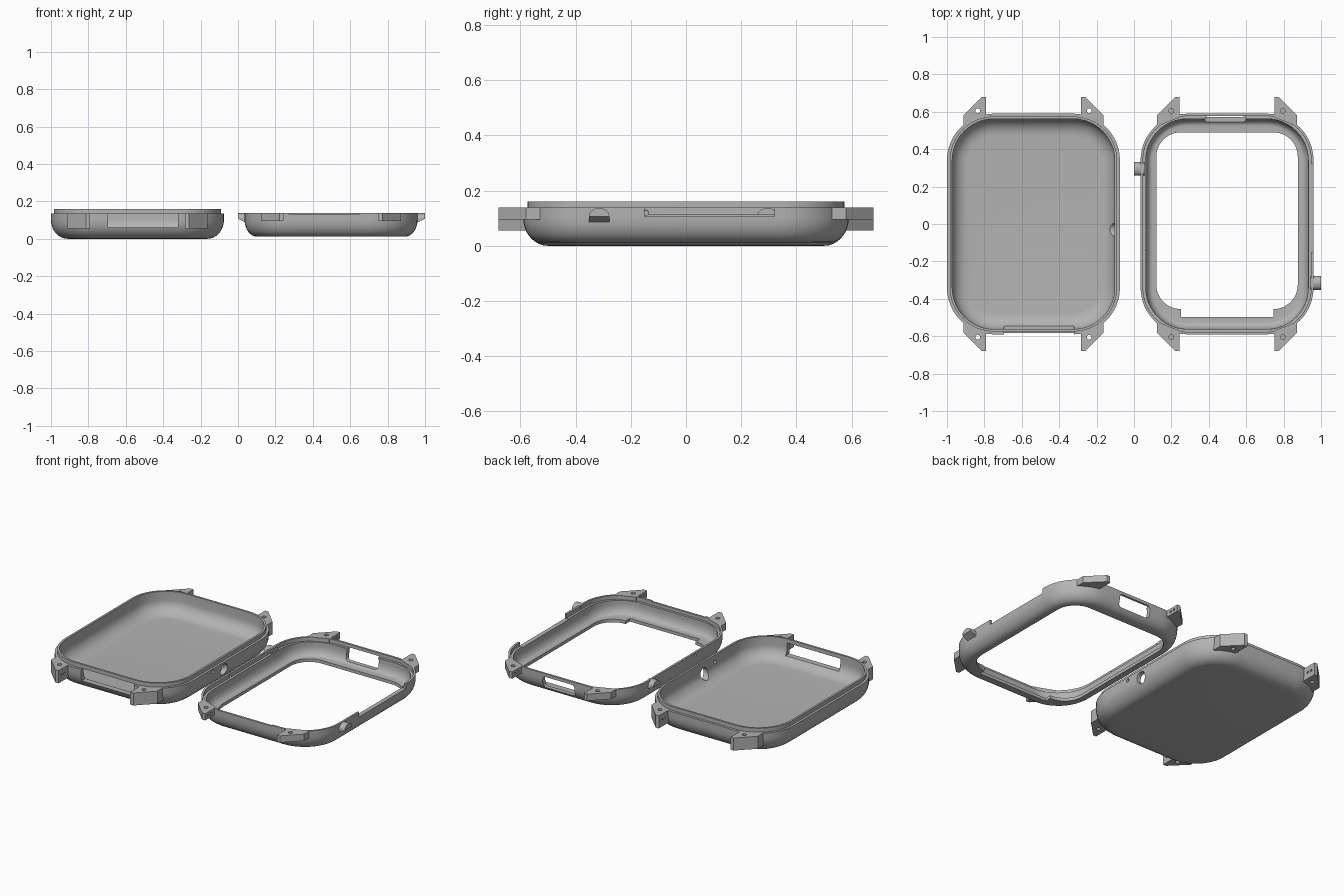
import bpy, bmesh
from math import sin, cos, pi, radians
from mathutils import Vector, Matrix

if "Cube" in bpy.data.objects:
    bpy.data.objects.remove(bpy.data.objects["Cube"])

grey = bpy.data.materials.new("plain grey")
grey.use_nodes = True
grey.diffuse_color = (0.45, 0.45, 0.45, 1)
grey.node_tree.nodes["Principled BSDF"].inputs["Base Color"].default_value = (0.45, 0.45, 0.45, 1)

HW, HH, R = 0.4625, 0.59, 0.25      # half width, half length, corner radius
TRAY_X, RING_X = -0.5375, 0.4975


def rounded_loop(cx, z, x, y0, y1, r, n=12):
    """Rounded rectangle from y0 to y1, half width x."""
    pts = []
    for k, (sx, cy) in enumerate([(1, y1 - r), (-1, y1 - r), (-1, y0 + r), (1, y0 + r)]):
        for i in range(n + 1):
            a = (k + i / n) * pi / 2
            pts.append((cx + sx * (x - r) + r * cos(a), cy + r * sin(a), z))
    return pts


def inset_loop(cx, inset, z):
    return rounded_loop(cx, z, HW - inset, inset - HH, HH - inset, R - inset)


def arc(i0, z0, di, dz, n=8):
    """Quarter ellipse from the floor (inset i0 + di) up to the wall (inset i0)."""
    return [(i0 + di * (1 - sin(t * pi / 2 / n)), z0 + dz * (1 - cos(t * pi / 2 / n)))
            for t in range(n + 1)]


def loft(name, loops, closed=False):
    bm = bmesh.new()
    rows = [[bm.verts.new(p) for p in loop] for loop in loops]
    n = len(rows[0])
    pairs = list(zip(rows, rows[1:])) + ([(rows[-1], rows[0])] if closed else [])
    for a, b in pairs:
        for i in range(n):
            j = (i + 1) % n
            bm.faces.new((a[i], a[j], b[j], b[i]))
    if not closed:
        bm.faces.new(rows[0])
        bm.faces.new(rows[-1])
    bmesh.ops.recalc_face_normals(bm, faces=bm.faces)
    mesh = bpy.data.meshes.new(name)
    bm.to_mesh(mesh)
    bm.free()
    mesh.materials.append(grey)
    ob = bpy.data.objects.new(name, mesh)
    bpy.context.collection.objects.link(ob)
    return ob


def select(ob):
    bpy.ops.object.select_all(action='DESELECT')
    ob.select_set(True)
    bpy.context.view_layer.objects.active = ob


def smooth(ob):
    select(ob)
    bpy.ops.object.shade_smooth_by_angle(angle=radians(30))


def cut(ob, cutter):
    cutter.hide_render = True
    m = ob.modifiers.new("cut", 'BOOLEAN')
    m.operation, m.solver, m.object = 'DIFFERENCE', 'EXACT', cutter
    select(ob)
    bpy.ops.object.modifier_apply(modifier=m.name)
    bpy.data.objects.remove(cutter)


def box(x0, x1, y0, y1, z0, z1):
    return loft("cutter", [[(x0, y0, z), (x1, y0, z), (x1, y1, z), (x0, y1, z)]
                           for z in (z0, z1)])


def rod(center, r, length, axis, n=24):
    rot = Vector((0, 0, 1)).rotation_difference(Vector(axis)).to_matrix()
    return loft("cutter", [[rot @ Vector((r * cos(2 * pi * i / n), r * sin(2 * pi * i / n), s * length / 2))
                            + Vector(center) for i in range(n)] for s in (-1, 1)])


# Tray: closed floor, rounded bottom edge, raised lip
profile = arc(0, 0, 0.09, 0.1) + [(0, 0.135), (0.015, 0.135), (0.015, 0.16), (0.028, 0.16)]
profile += arc(0.028, 0.025, 0.09, 0.08)[::-1]
tray = loft("tray", [inset_loop(TRAY_X, i, z) for i, z in profile])
cut(tray, box(-0.695, -0.32, -0.65, -0.53, 0.06, 0.135))
cut(tray, rod((-0.09, -0.03, 0.085), 0.036, 0.1, (1, 0, 0)))
cut(tray, rod((-0.09, -0.145, 0.115), 0.011, 0.1, (1, 0, 0)))
smooth(tray)

# Ring: open frame with an inner seat for the tray lip
profile = arc(0, 0.012, 0.065, 0.09) + [(0, 0.138), (0.013, 0.138), (0.013, 0.113), (0.028, 0.113)]
profile += arc(0.028, 0.032, 0.037, 0.06)[::-1]
loops = [inset_loop(RING_X, i, z) for i, z in profile]
loops += [rounded_loop(RING_X, z, 0.378, -0.455, 0.49, 0.13) for z in (0.032, 0.012)]
ring = loft("ring", loops, closed=True)
cut(ring, box(0.25, 0.745, -0.497, -0.40, -0.05, 0.06))      # lower step of the opening
cut(ring, box(0.90, 1.05, -0.15, 0.32, 0.107, 0.2))          # lowered side wall
cut(ring, box(0.27, 0.65, -0.65, -0.53, 0.133, 0.2))         # shallow front notch
cut(ring, rod((0.05, -0.145, 0.12), 0.009, 0.1, (1, 0, 0)))
window = loft("cutter", [[(x, y, z + 0.08) for x, z, _ in
                          [(p[0], p[1], 0) for p in rounded_loop(0.487, 0, 0.113, -0.038, 0.038, 0.02, 5)]]
                         for y in (0.5, 0.65)])
cut(ring, window)
smooth(ring)


# Strap lugs on all four corners of both halves
def lug(name, cx, sx, sy, z0, z1, hole_z):
    outline = [(0.253, 0.57), (0.253, 0.68), (0.275, 0.68), (0.375, 0.58), (0.375, 0.52), (0.33, 0.54)]
    ob = loft(name, [[(cx + sx * x, sy * y, z) for x, y in outline] for z in (z0, z1)])
    cut(ob, rod((cx + sx * 0.298, sy * 0.605, hole_z), 0.013, 0.12, (0, 0, 1), 16))
    for y in (0.62, 0.65):
        cut(ob, rod((cx + sx * 0.253, sy * y, (z0 + z1) / 2), 0.008, 0.024, (1, 0, 0), 12))
    smooth(ob)


for sx, side in ((-1, "right"), (1, "left")):
    for sy, end in ((-1, "front"), (1, "back")):
        lug(f"tray_lug_{end}_{side}", TRAY_X, sx, sy, 0.055, 0.135, 0.095)
        lug(f"ring_lug_{end}_{side}", RING_X, sx, sy, 0.095, 0.138, 0.175)


# Arched side buttons with a slanted underside
def button(name, x_in, x_out, y):
    sections = []
    for x, bottom in ((x_in, 0.08), (x_out, 0.107)):
        top = [(x, y + 0.037 * cos(pi * i / 12), max(bottom, 0.108) + 0.029 * sin(pi * i / 12))
               for i in range(13)]
        sections.append(top + [(x, y - 0.037, bottom), (x, y + 0.037, bottom)])
    smooth(loft(name, sections))


button("button_left", 0.945, 1.0, -0.315)
button("button_right", 0.055, 0.0, 0.295)
